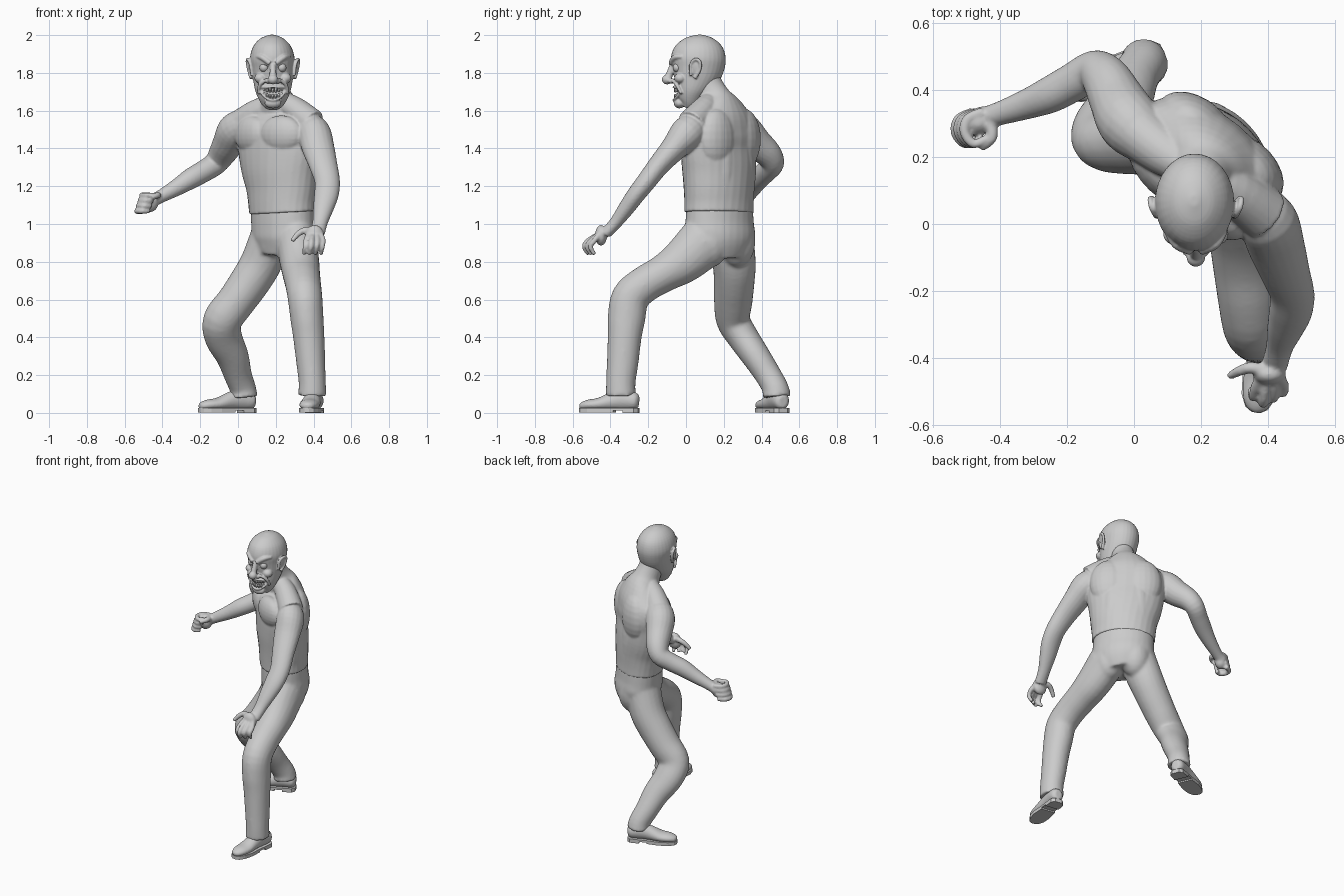
import bpy, bmesh, math
from mathutils import Vector, Matrix, Euler


def catmull(p0, p1, p2, p3, t):
    return [0.5 * (2*b + (c-a)*t + (2*a-5*b+4*c-d)*t*t + (3*b-a-3*c+d)*t**3)
            for a, b, c, d in zip(p0, p1, p2, p3)]


def loft(bm, pts, side=None, n=20, sub=4):
    """Smooth tube through stations (x, y, z, ra[, rb[, yaw]])."""
    P = [list(p) + [p[3]] * (len(p) < 5) + [0] * (len(p) < 6) for p in pts]
    Q = []
    for i in range(len(P) - 1):
        a, d = P[max(i-1, 0)], P[min(i+2, len(P)-1)]
        Q += [catmull(a, P[i], P[i+1], d, k / sub) for k in range(sub)]
    Q.append(P[-1])
    C = [Vector(q[:3]) for q in Q]
    rings = []
    for i, q in enumerate(Q):
        t = (C[min(i+1, len(C)-1)] - C[max(i-1, 0)]).normalized()
        w = math.radians(q[5])
        s = Vector(side) if side else Vector((math.cos(w), math.sin(w), 0))
        u = (s - t * s.dot(t)).normalized()
        v = t.cross(u)
        rings.append([bm.verts.new(C[i] + u*q[3]*math.cos(f) + v*q[4]*math.sin(f))
                      for f in (2*math.pi*k/n for k in range(n))])
    for r0, r1 in zip(rings, rings[1:]):
        for k in range(n):
            bm.faces.new((r0[k], r0[(k+1) % n], r1[(k+1) % n], r1[k]))
    bm.faces.new(rings[0][::-1])
    bm.faces.new(rings[-1])


def blob(bm, c, r, yaw=0, tilt=0):
    r = r if isinstance(r, tuple) else (r, r, r)
    m = (Matrix.Translation(c) @ Euler((0, math.radians(tilt), math.radians(yaw))).to_matrix().to_4x4()
         @ Matrix.Diagonal((*r, 1)))
    bmesh.ops.create_uvsphere(bm, u_segments=20, v_segments=12, radius=1, matrix=m)


def finish(bm, name, voxel=0, smooth=0, flat=False):
    bmesh.ops.recalc_face_normals(bm, faces=bm.faces)
    for f in bm.faces:
        f.smooth = not flat
    me = bpy.data.meshes.new(name)
    bm.to_mesh(me)
    bm.free()
    ob = bpy.data.objects.new(name, me)
    bpy.context.collection.objects.link(ob)
    if voxel:
        m = ob.modifiers.new("Fuse", 'REMESH')
        m.mode, m.voxel_size, m.use_smooth_shade = 'VOXEL', voxel, True
        m = ob.modifiers.new("Soften", 'SMOOTH')
        m.factor, m.iterations = 0.5, smooth
    return ob


# Torso, neck, arms and hands
bm = bmesh.new()
loft(bm, [(.235, .175, 1.06, .203, .154, -50), (.232, .175, 1.12, .205, .155, -48),
          (.23, .175, 1.2, .215, .158, -45), (.22, .175, 1.3, .235, .16, -42),
          (.215, .172, 1.4, .25, .155, -40), (.215, .178, 1.48, .255, .153, -40),
          (.22, .183, 1.55, .225, .135, -40), (.215, .175, 1.61, .15, .11, -38),
          (.205, .15, 1.66, .09, .092, -25), (.195, .12, 1.72, .074, .082, -10),
          (.19, .09, 1.8, .07, .075, 0)], n=28)
ax, nb = Vector((.766, -.643, 0)), Vector((.643, .766, 0))
mid = Vector((.215, .175, 0))
up = lambda z: Vector((0, 0, z))
for s in (-1, 1):
    blob(bm, mid + ax*s*.105 - nb*.1 + up(1.475), (.125, .062, .1), -40 + s*12)   # chest muscle
    blob(bm, mid + ax*s*.11 + nb*.08 + up(1.45), (.12, .075, .16), -40 - s*8)     # shoulder blade
    blob(bm, mid + ax*s*.075 + nb*.095 + up(1.27), (.075, .06, .24), -42)         # lower back
# shoulder slopes
loft(bm, [(.2, .14, 1.665, .05), (.295, .10, 1.61, .068), (.39, .03, 1.53, .08)], (0, 0, 1))
loft(bm, [(.2, .15, 1.65, .05), (.1, .21, 1.59, .07), (.02, .27, 1.53, .08)], (0, 0, 1))
loft(bm, [(.35, .06, 1.53, .065), (.4, .01, 1.485, .088, .09), (.425, -.065, 1.4, .086, .07),
          (.452, -.145, 1.31, .075, .057), (.473, -.21, 1.225, .067, .052),
          (.468, -.265, 1.155, .065, .048), (.452, -.315, 1.085, .055, .043),
          (.435, -.37, 1.01, .041, .034), (.42, -.425, .95, .04, .03)], side=(1, 0, 0))
loft(bm, [(.06, .24, 1.54, .075), (-.01, .30, 1.5, .094), (-.05, .37, 1.43, .084),
          (-.085, .435, 1.37, .072), (-.12, .457, 1.32, .062), (-.18, .425, 1.28, .058),
          (-.25, .387, 1.24, .055), (-.33, .355, 1.19, .044), (-.42, .325, 1.14, .034),
          (-.46, .315, 1.12, .036)], side=(.4, .6, -.7))
# open hand
blob(bm, (.405, -.45, .94), (.05, .032, .055))
for i in range(4):
    x, y = .36 + .03 * i, (.0, -.02, -.005, .012)[i]
    loft(bm, [(.375 + .021*i, -.46, .945, .015), (x, -.495 + y, .915, .0145),
              (x - .004, -.518 + y, .88, .014), (x - .012, -.495 + y, .838, .011)], (1, 0, 0), n=10)
loft(bm, [(.40, -.44, .965, .02), (.35, -.43, .965, .018), (.315, -.44, .945, .016),
          (.286, -.455, .91, .012)], (0, 1, 0), n=10)
# closed hand
blob(bm, (-.465, .305, 1.115), (.045, .04, .052), 20)
for i in range(4):
    z, x = 1.152 - .028 * i, .018 - .009 * i
    loft(bm, [(-.47 + x, .335, z, .015), (-.515 + x, .315, z, .0155), (-.525 + x, .275, z, .0155),
              (-.498 + x, .24, z, .0145), (-.46 + x, .255, z, .013)], (0, 0, 1), n=10)
loft(bm, [(-.43, .30, 1.15, .018), (-.425, .258, 1.152, .017), (-.458, .228, 1.14, .013)], (0, 0, 1), n=10)
finish(bm, "torso_and_arms", .0065, 5)

# Trousers
bm = bmesh.new()
loft(bm, [(.235, .178, 1.085, .193, .147, -51), (.238, .178, 1.0, .198, .15, -53),
          (.243, .18, .92, .2, .152, -55), (.235, .18, .83, .15, .125, -55)], n=28)
for s in (-1, 1):
    blob(bm, (.268 + s*.05, .2 - s*.07, .91), (.098, .098, .14))   # buttocks
blob(bm, (.19, .13, .885), (.07, .07, .055))                       # crotch
loft(bm, [(.31, .10, .91, .11, .14), (.325, -.015, .805, .105, .12), (.335, -.12, .738, .1, .1),
          (.345, -.22, .68, .095, .097), (.355, -.295, .61, .092, .1), (.365, -.315, .5, .088, .1),
          (.375, -.325, .4, .083, .09), (.385, -.335, .27, .077, .084), (.393, -.345, .16, .072, .078),
          (.393, -.345, .09, .076, .08)], (1, 0, 0))
loft(bm, [(.17, .235, .92, .11, .125), (.12, .255, .79, .11, .115), (.06, .255, .69, .107, .108),
          (-.01, .25, .59, .102, .102), (-.082, .25, .49, .103, .09), (-.077, .302, .40, .1, .083),
          (-.03, .37, .3, .087, .076), (0, .435, .2, .074, .07), (.025, .473, .13, .07, .07),
          (.03, .48, .085, .074, .078)], (1, 0, 0))
finish(bm, "trousers", .01, 6)


# Shoes with sole and heel block
def shoe(name, heel, toe):
    h = Vector((*heel, 0))
    f = (Vector((*toe, 0)) - h).normalized()
    s = Vector((-f.y, f.x, 0))
    prof = [(0, .06, .022, .03), (.02, .062, .042, .045), (.08, .07, .045, .055), (.13, .065, .046, .05),
            (.21, .047, .054, .034), (.27, .042, .048, .028), (.305, .036, .031, .02), (.318, .034, .01, .01)]
    bm = bmesh.new()
    loft(bm, [((h + f*d).x, (h + f*d).y, z, a, b) for d, z, a, b in prof], s)
    finish(bm, name, .006, 3)
    bm = bmesh.new()
    for rows, z0, z1 in ((prof, .012, .026), (prof[:3], 0, .014), (prof[3:], .003, .014)):
        out = [h + f*d + s*(a+.003) for d, _, a, _ in rows]
        out += [h + f*d - s*(a+.003) for d, _, a, _ in reversed(rows)]
        face = bm.faces.new([bm.verts.new(p + up(z0)) for p in out])
        ext = bmesh.ops.extrude_face_region(bm, geom=[face], use_keep_orig=True)
        bmesh.ops.translate(bm, vec=up(z1 - z0),
                            verts=[v for v in ext["geom"] if isinstance(v, bmesh.types.BMVert)])
    finish(bm, name + "_sole", flat=True)


shoe("front_shoe", (.415, -.25), (.365, -.56))
shoe("back_shoe", (.088, .515), (-.2, .395))

# Head
X = .185
bm = bmesh.new()
loft(bm, [(X, -.005, 1.618, .04, .03), (X, .01, 1.645, .066, .06), (X, .025, 1.70, .092, .085),
          (X, .045, 1.76, .104, .115), (.183, .06, 1.82, .112, .138), (.181, .066, 1.88, .118, .145),
          (.18, .069, 1.94, .1, .125), (.18, .07, 1.983, .06, .075), (.18, .07, 2.002, .012, .016)], n=32)
blob(bm, (X, -.1, 1.765), (.028, .028, .026))                  # nose tip
loft(bm, [(X, -.07, 1.845, .015), (X, -.082, 1.81, .017), (X, -.095, 1.77, .02)], (1, 0, 0))
blob(bm, (X, -.035, 1.64), (.045, .03, .028))                  # chin
for s in (-1, 1):
    blob(bm, (X + s*.025, -.077, 1.757), (.017, .02, .014))    # nostril
    blob(bm, (X + s*.066, -.03, 1.772), (.032, .032, .027))    # cheek
    loft(bm, [(X + s*.088, -.02, 1.885, .009), (X + s*.058, -.06, 1.882, .015),
              (X + s*.015, -.08, 1.85, .014)], (0, 0, 1), n=12)  # brow
    loft(bm, [(X + s*.03, -.075, 1.765, .009), (X + s*.068, -.05, 1.738, .01),
              (X + s*.078, -.025, 1.69, .008)], (0, 1, 0), n=10)  # cheek fold
    blob(bm, (X + s*.117, .05, 1.825), (.011, .026, .048), s*-20, s*8)
    loft(bm, [(X + s*.112, .025, 1.785, .008), (X + s*.12, .025, 1.845, .008), (X + s*.132, .05, 1.872, .009),
              (X + s*.136, .074, 1.857, .009), (X + s*.128, .072, 1.815, .009),
              (X + s*.115, .045, 1.772, .011)], (1, 0, 0), n=10)  # ear rim
lip = []
for k in range(17):
    t = 2 * math.pi * k / 16
    dx = .066 * math.cos(t)
    lip.append((X + dx, -.064 + 8*dx*dx, 1.69 + .034*math.sin(t) + 5*dx*dx, .008))
loft(bm, lip, (0, 1, .01), n=10, sub=2)
head = finish(bm, "head", .0045, 3)

# Hollow for mouth and eye sockets
bm = bmesh.new()
blob(bm, (X, -.065, 1.694), (.056, .035, .028))
for s in (-1, 1):
    blob(bm, (X + s*.047, -.077, 1.828), (.027, .023, .018), 0, s*-14)
cut = finish(bm, "face_cutter")
cut.hide_render = True
m = head.modifiers.new("Hollows", 'BOOLEAN')
m.operation, m.object = 'DIFFERENCE', cut

# Eyes
for s, side in ((-1, "right"), (1, "left")):
    bm = bmesh.new()
    blob(bm, (X + s*.047, -.046, 1.828), .024)
    finish(bm, side + "_eye")

# Teeth
bm = bmesh.new()
for i in range(7):
    dx = (i - 3) * .0155
    for z, hgt in ((1.708, .026), (1.677, .022)):
        c = (X + dx, -.057 + 8*dx*dx, z + 4*dx*dx)
        bmesh.ops.create_cube(bm, size=1, matrix=Matrix.Translation(c) @ Matrix.Diagonal((.013, .014, hgt, 1)))
bmesh.ops.bevel(bm, geom=bm.edges[:], offset=.003, segments=2, affect='EDGES')
finish(bm, "teeth")
